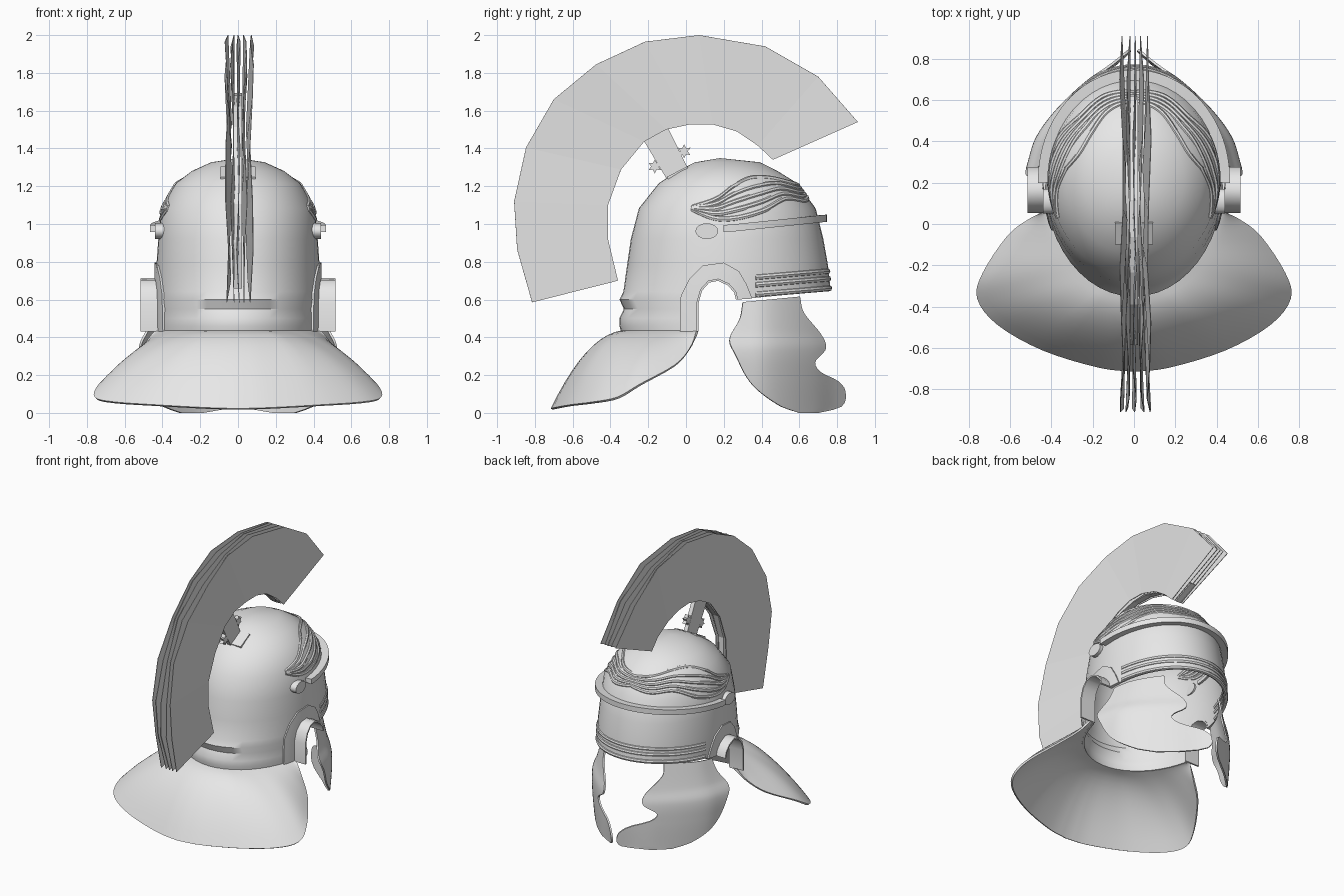
import bpy, bmesh
from math import sin, cos, pi, radians, sqrt
from mathutils import Vector

if "Cube" in bpy.data.objects:
    bpy.data.objects.remove(bpy.data.objects["Cube"])

metal = bpy.data.materials.new("plain_grey")
metal.use_nodes = True
GREY = (0.8, 0.8, 0.8, 1)
metal.diffuse_color = GREY
metal.node_tree.nodes["Principled BSDF"].inputs["Base Color"].default_value = GREY


def interp(table, v, smooth=False):
    """Look up the columns of a table whose first column ascends."""
    n = len(table)
    v = min(max(v, table[0][0]), table[-1][0])
    i = max(k for k in range(n - 1) if table[k][0] <= v)
    p, q = table[i], table[i + 1]
    h = q[0] - p[0]
    u = (v - p[0]) / h

    def slope(k, c):
        lo, hi = table[max(k - 1, 0)], table[min(k + 1, n - 1)]
        return (hi[c] - lo[c]) / (hi[0] - lo[0])

    out = []
    for c in range(1, len(p)):
        val = p[c] + (q[c] - p[c]) * u
        if smooth:
            d = q[c] - p[c]
            m0, m1 = slope(i, c) * h, slope(i + 1, c) * h
            val = p[c] + u * m0 + u * u * (3 * d - 2 * m0 - m1) + u ** 3 * (m0 + m1 - 2 * d)
        out.append(val)
    return out


def finish(name, bm, mirror=False, thick=0, cutter=None, smooth=True):
    """Turn a bmesh into an object and apply its modifiers."""
    bmesh.ops.remove_doubles(bm, verts=bm.verts, dist=1e-5)
    bmesh.ops.recalc_face_normals(bm, faces=bm.faces)
    me = bpy.data.meshes.new(name)
    bm.to_mesh(me)
    bm.free()
    me.materials.append(metal)
    ob = bpy.data.objects.new(name, me)
    bpy.context.scene.collection.objects.link(ob)
    if mirror:
        ob.modifiers.new("Mirror", "MIRROR").merge_threshold = 0.0005
    if thick:
        mod = ob.modifiers.new("Solidify", "SOLIDIFY")
        mod.thickness, mod.offset = thick, 0
    if cutter:
        mod = ob.modifiers.new("Cut", "BOOLEAN")
        mod.object, mod.operation, mod.solver = cutter, "DIFFERENCE", "EXACT"
    bpy.ops.object.select_all(action="DESELECT")
    ob.select_set(True)
    bpy.context.view_layer.objects.active = ob
    for mod in list(ob.modifiers):
        bpy.ops.object.modifier_apply(modifier=mod.name)
    bm = bmesh.new()
    bm.from_mesh(me)
    bmesh.ops.recalc_face_normals(bm, faces=bm.faces)
    bm.to_mesh(me)
    bm.free()
    if smooth:
        bpy.ops.object.shade_smooth_by_angle(angle=radians(40))
    return ob


def grid(name, rows, closed=False, cap=False, **kw):
    """Skin a list of point rows."""
    bm = bmesh.new()
    vs = [[bm.verts.new(p) for p in r] for r in rows]
    n = len(rows[0])
    for a, b in zip(vs, vs[1:]):
        for j in range(n if closed else n - 1):
            k = (j + 1) % n
            bm.faces.new((a[j], a[k], b[k], b[j]))
    if cap:
        bm.faces.new(vs[0])
        bm.faces.new(vs[-1])
    return finish(name, bm, **kw)


def prism(name, outline, x0, x1, **kw):
    """Extrude a side outline of (y, z) points along x."""
    rows = [[(x, y, z) for y, z in outline] for x in (x0, x1)]
    return grid(name, rows, closed=True, cap=True, **kw)


# Bowl sections: height, back, front, half width
BOWL = [(.42, -.335, .77, .425), (.46, -.345, .77, .425), (.50, -.345, .77, .425),
        (.55, -.322, .77, .427), (.60, -.345, .765, .427), (.64, -.325, .76, .427),
        (.78, -.305, .745, .425), (.92, -.285, .72, .415), (1.08, -.243, .68, .40),
        (1.21, -.14, .585, .325), (1.275, -.04, .48, .24), (1.32, .05, .39, .14),
        (1.342, .18, .18, 0)]


def ring(a, z, off=0):
    yb, yf, rx = interp(BOWL, z)
    return ((rx + off) * cos(a), (yb + yf) / 2 + ((yf - yb) / 2 + off) * sin(a), z)


def side_x(y, z):
    yb, yf, rx = interp(BOWL, z)
    u = (2 * y - yb - yf) / (yf - yb)
    return rx * sqrt(max(0, 1 - u * u))


def band(name, start, height, profile, steps=48):
    """Sweep an (out, up) profile round the brow, from one side to the other."""
    rows = []
    for i in range(steps + 1):
        a = radians(start + (180 - 2 * start) * i / steps)
        z = height(a)
        rows.append([Vector(ring(a, z, o)) + Vector((0, 0, d)) for o, d in profile])
    return grid(name, rows, closed=True, cap=True)


# Bowl with ear openings and raised brow edge
EAR = [(.06, .43), (.06, .58), (.08, .65), (.12, .695), (.17, .705), (.225, .68), (.26, .64), (.27, .6)]
cutter = prism("opening_cutter", [(.06, .3)] + EAR + [(.95, .665), (.95, .3)], -1, 1)
cutter.hide_render = True
grid("bowl", [[ring(2 * pi * j / 48, r[0]) for j in range(48)] for r in BOWL],
     closed=True, thick=.014, cutter=cutter)
bpy.data.objects.remove(cutter)

# Flared neck guard
EDGE = [(0, .44, .06, .43), (1, .51, .02, .34), (2, .61, -.06, .25), (3, .73, -.24, .15),
        (4, .755, -.36, .08), (5, .657, -.485, .055), (6, .44, -.607, .04),
        (7, .17, -.69, .025), (8, 0, -.71, .02)]
rows = []
for i in range(33):
    t = i / 4
    inner = Vector(ring(radians(-16 - 74 * t / 8), .43))
    outer = Vector(interp(EDGE, t, True))
    if i == 32:
        inner.x = outer.x = 0
    row = []
    for j in range(11):
        s = j / 10
        p = inner.lerp(outer, s)
        p.z += .36 * s * (1 - s) * min(1, t / 6)
        row.append(p)
    rows.append(row)
grid("neck_guard", rows, mirror=True, thick=.014)

# Ear hoods and their flanges
FLANGE = [(-.03, .43), (-.025, .62), (.02, .71), (.09, .78), (.2, .795), (.28, .75), (.32, .68), (.35, .605)]
grid("ear_hood", [[(side_x(y, z) - .01, y, z) for y, z in EAR], [(.515, y, z) for y, z in EAR]],
     mirror=True, thick=.012)
rows = []
for s in (0, .33, .67, 1):
    pts = [Vector(a).lerp(Vector(b), s) for a, b in zip(EAR, FLANGE)]
    rows.append([(side_x(y, z) + .01, y, z) for y, z in pts])
grid("ear_flange", rows, mirror=True, thick=.016)

# Brow ribs
ROUND = [(.016 * cos(k * pi / 4), .016 * sin(k * pi / 4)) for k in range(8)]
for k, base in enumerate((.615, .665, .705)):
    band(f"brow_rib_{k + 1}", 16, lambda a: base + .045 * sin(a), ROUND)

# Visor bar with a round boss at each end
band("visor_bar", -2, lambda a: .975 + .055 * max(0, sin(a)),
     [(-.02, -.014), (.055, -.018), (.055, .02), (-.02, .014)])
disc = [(.11 + .06 * cos(k * pi / 8), .962 + .042 * sin(k * pi / 8)) for k in range(16)]
prism("visor_boss", disc, .39, .44, mirror=True)

# Wavy embossed eyebrows: angle, lowest ridge, highest ridge
WAVE = [(-24, 1.08, 1.085), (-8, 1.03, 1.13), (5, 1.03, 1.2), (22, 1.065, 1.24),
        (45, 1.13, 1.24), (68, 1.12, 1.215), (90, 1.14, 1.2)]


def wave(a, k):
    lo, hi = interp(WAVE, 90 - abs(a * 180 / pi - 90), True)
    return lo + (hi - lo) * k / 4


for k in range(5):
    band(f"eyebrow_ridge_{k + 1}", -24, lambda a: wave(a, k),
         [(o * .9, d) for o, d in ROUND], steps=64)

# Cheek guards: rear edge, front edge, plan curve and lean
REAR = [(0, .60), (.035, .5), (.15, .35), (.31, .26), (.39, .23), (.51, .285), (.6, .30)]
FRONT = [(0, .70), (.03, .815), (.114, .84), (.17, .80), (.215, .71), (.27, .68),
         (.335, .735), (.40, .72), (.52, .62), (.6, .60)]
PLAN = [(.2, .53), (.3, .505), (.42, .465), (.55, .37), (.68, .235), (.78, .1), (.85, .02)]
LEAN = [(0, -.02), (.2, 0), (.34, 0), (.43, -.035), (.6, -.085)]
rows = []
for i in range(37):
    z = .6 * i / 36
    y0, y1 = interp(REAR, z, True)[0], interp(FRONT, z, True)[0]
    row = []
    for j in range(15):
        y = y0 + (y1 - y0) * j / 14
        x = interp(PLAN, y, True)[0] + interp(LEAN, z, True)[0]
        row.append((max(x, .015), y, z + .1 * (y - .45) * max(0, z - .4) / .2))
    rows.append(row)
grid("cheek_guard", rows, mirror=True, thick=.012)

# Crest: a fan of thin, slightly wavy sheets around a narrow core
OUTER = [(-.815, .585), (-.894, .865), (-.91, 1.12), (-.847, 1.405), (-.70, 1.66), (-.476, 1.845),
         (-.217, 1.965), (.07, 2.0), (.42, 1.94), (.70, 1.78), (.91, 1.54)]
INNER = [(-.36, .70), (-.413, .92), (-.413, 1.10), (-.344, 1.288), (-.222, 1.436), (-.106, 1.50),
         (.02, 1.527), (.143, 1.527), (.27, 1.49), (.38, 1.415), (.46, 1.34)]
for k, x in enumerate((-.052, -.026, .002, .034, .064)):
    rows = []
    for i, (a, b) in enumerate(zip(INNER, OUTER)):
        w = .010 * sin(1.9 * i + 1.3 * k)
        rows.append([(x * .75 - w * .5, *a), (x * 1.15 + w, *b)])
    grid(f"crest_sheet_{k + 1}", rows, thick=.004, smooth=False)
core = [Vector(a).lerp(Vector(b), .35) for a, b in zip(INNER, OUTER)]
rows = [[(-.02, *a), (.02, *a), (.02, *c), (-.02, *c)] for a, c in zip(INNER, core)]
grid("crest_core", rows, closed=True, cap=True, smooth=False)

# Crest stem, foot plate, pin and star knobs
prism("crest_stem", [(.01, 1.295), (-.1, 1.235), (-.235, 1.46), (-.106, 1.53)], -.015, .015, smooth=False)
prism("crest_foot", [(.005, 1.305), (-.1, 1.25), (-.09, 1.225), (.02, 1.28)], -.092, .092, smooth=False)
prism("crest_pin", [(-.01, 1.395), (-.165, 1.315), (-.16, 1.297), (-.005, 1.375)], -.01, .01, smooth=False)
for name, cy, cz in (("front_star_knob", -.01, 1.385), ("rear_star_knob", -.165, 1.305)):
    star = [(cy + r * sin(k * pi / 6), cz + r * cos(k * pi / 6))
            for k, r in enumerate((.038, .02) * 6)]
    prism(name, star, -.014, .014, smooth=False)
